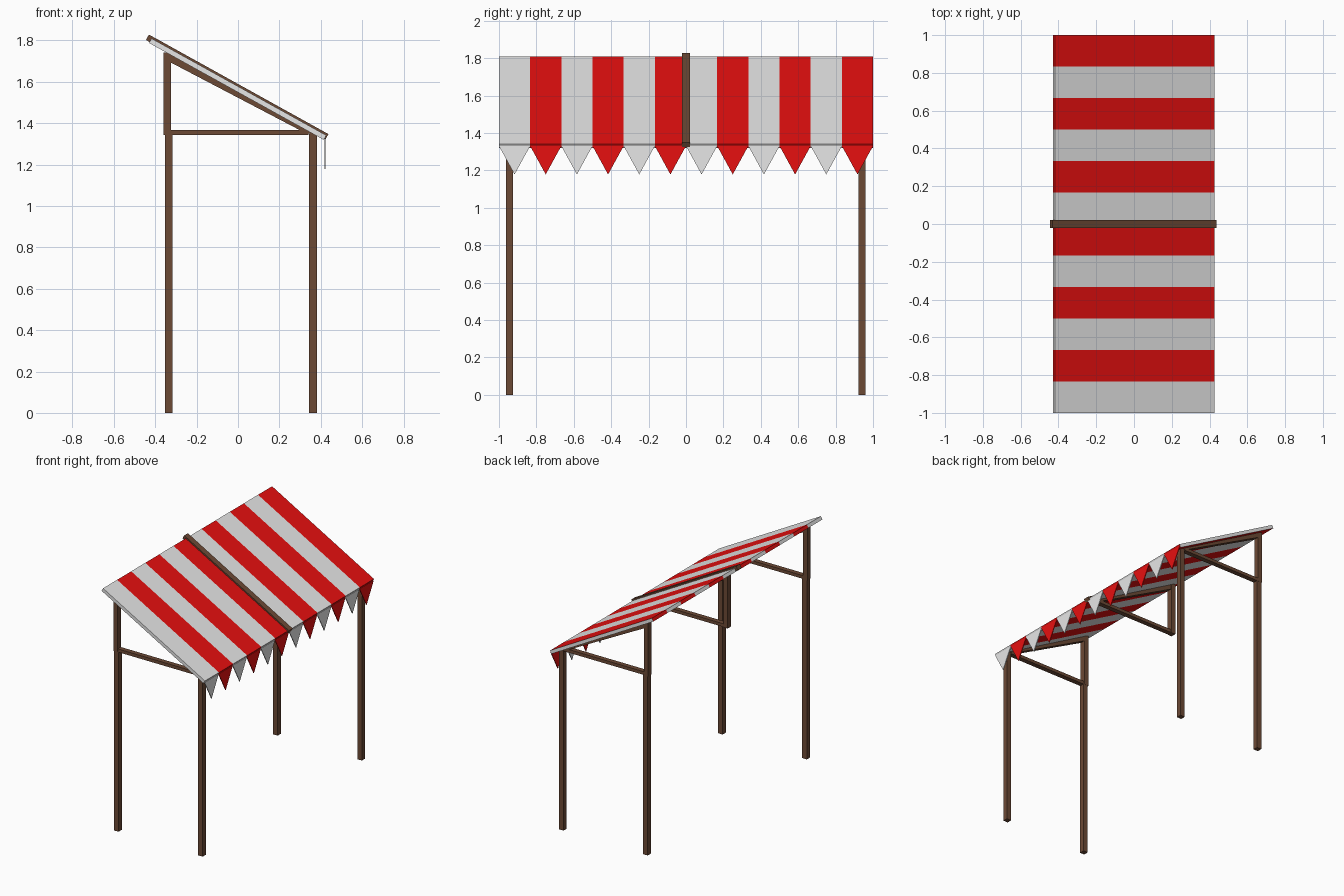
import bpy, math
from mathutils import Vector

if "Cube" in bpy.data.objects:
    bpy.data.objects.remove(bpy.data.objects["Cube"])


def mat(name, rgb):
    m = bpy.data.materials.new(name)
    m.diffuse_color = (*rgb, 1)
    m.use_nodes = True
    m.node_tree.nodes["Principled BSDF"].inputs["Base Color"].default_value = m.diffuse_color
    return m


WOOD = mat("brown wood", (0.15, 0.067, 0.036))
WHITE = mat("white cloth", (0.8, 0.8, 0.8))
RED = mat("red cloth", (0.8, 0.005, 0.005))
STRIPES = 12
SLOPE = math.radians(29)


def make(name, verts, faces, mats, indices=None):
    me = bpy.data.meshes.new(name)
    me.from_pydata(verts, [], faces)
    for m in mats:
        me.materials.append(m)
    if indices:
        me.polygons.foreach_set("material_index", indices)
    ob = bpy.data.objects.new(name, me)
    bpy.context.collection.objects.link(ob)
    return ob


def sweep(name, profile, ys, mats, stripe=False):
    """Extrude an x-z profile (counter-clockwise seen from the front) along y."""
    n = len(profile)
    verts = [(x, y, z) for y in ys for x, z in profile]
    faces, idx = [], []
    for s in range(len(ys) - 1):
        for i in range(n):
            j = (i + 1) % n
            faces.append((s * n + i, s * n + j, (s + 1) * n + j, (s + 1) * n + i)[::-1])
            idx.append(s % 2 if stripe else 0)
    last = (len(ys) - 1) * n
    faces += [tuple(range(n)), tuple(last + i for i in reversed(range(n)))]
    idx += [0, 0]
    ob = make(name, verts, faces, mats, idx)
    # face directions outward
    import bmesh
    bm = bmesh.new()
    bm.from_mesh(ob.data)
    bmesh.ops.recalc_face_normals(bm, faces=bm.faces)
    bm.to_mesh(ob.data)
    bm.free()
    return ob


def rect(x0, x1, z0, z1):
    return [(x0, z0), (x1, z0), (x1, z1), (x0, z1)]


def sloped(cx, cz, length, thick):
    u = Vector((math.cos(SLOPE), -math.sin(SLOPE))) * length / 2
    v = Vector((math.sin(SLOPE), math.cos(SLOPE))) * thick / 2
    c = Vector((cx, cz))
    return [tuple(c + a * u + b * v) for a, b in ((-1, -1), (1, -1), (1, 1), (-1, 1))]


# four corner posts
for side, y in (("near", -0.943), ("far", 0.94)):
    for end, x in (("back", -0.335), ("front", 0.362)):
        sweep(f"{side}_{end}_post", rect(x - 0.019, x + 0.019, 0, 1.347),
              (y - 0.019, y + 0.019), [WOOD])

# three triangular trusses: upright, tie beam and rafter
for label, y in (("near", -0.943), ("middle", 0), ("far", 0.94)):
    ys = (y - 0.02, y + 0.02)
    sweep(label + "_upright", rect(-0.359, -0.323, 1.342, 1.742), ys, [WOOD])
    sweep(label + "_tie_beam", rect(-0.345, 0.34, 1.343, 1.367), (y - 0.018, y + 0.018), [WOOD])
    sweep(label + "_rafter", [(-0.345, 1.704), (0.325, 1.353), (0.37, 1.345), (-0.345, 1.745)],
          (y - 0.019, y + 0.019), [WOOD])

# striped canopy with plain white ends
sweep("canopy", sloped(-0.002, 1.565, 0.965, 0.025),
      [-1 + 2 * i / STRIPES for i in range(STRIPES + 1)], [WHITE, RED], True)

# batten over the middle of the canopy
sweep("canopy_batten", sloped(-0.004, 1.575, 0.992, 0.03), (-0.022, 0.022), [WOOD])

# row of hanging pennants
w = 2 / STRIPES
for i in range(STRIPES):
    y = -1 + i * w
    tri = [(y, 1.33), (y + w / 2, 1.178), (y + w, 1.33)]
    verts = [(x, a, z) for x in (0.418, 0.424) for a, z in tri]
    make(f"pennant_{i + 1}", verts,
         [(0, 2, 1), (3, 4, 5), (0, 1, 4, 3), (1, 2, 5, 4), (2, 0, 3, 5)],
         [RED if i % 2 else WHITE])
